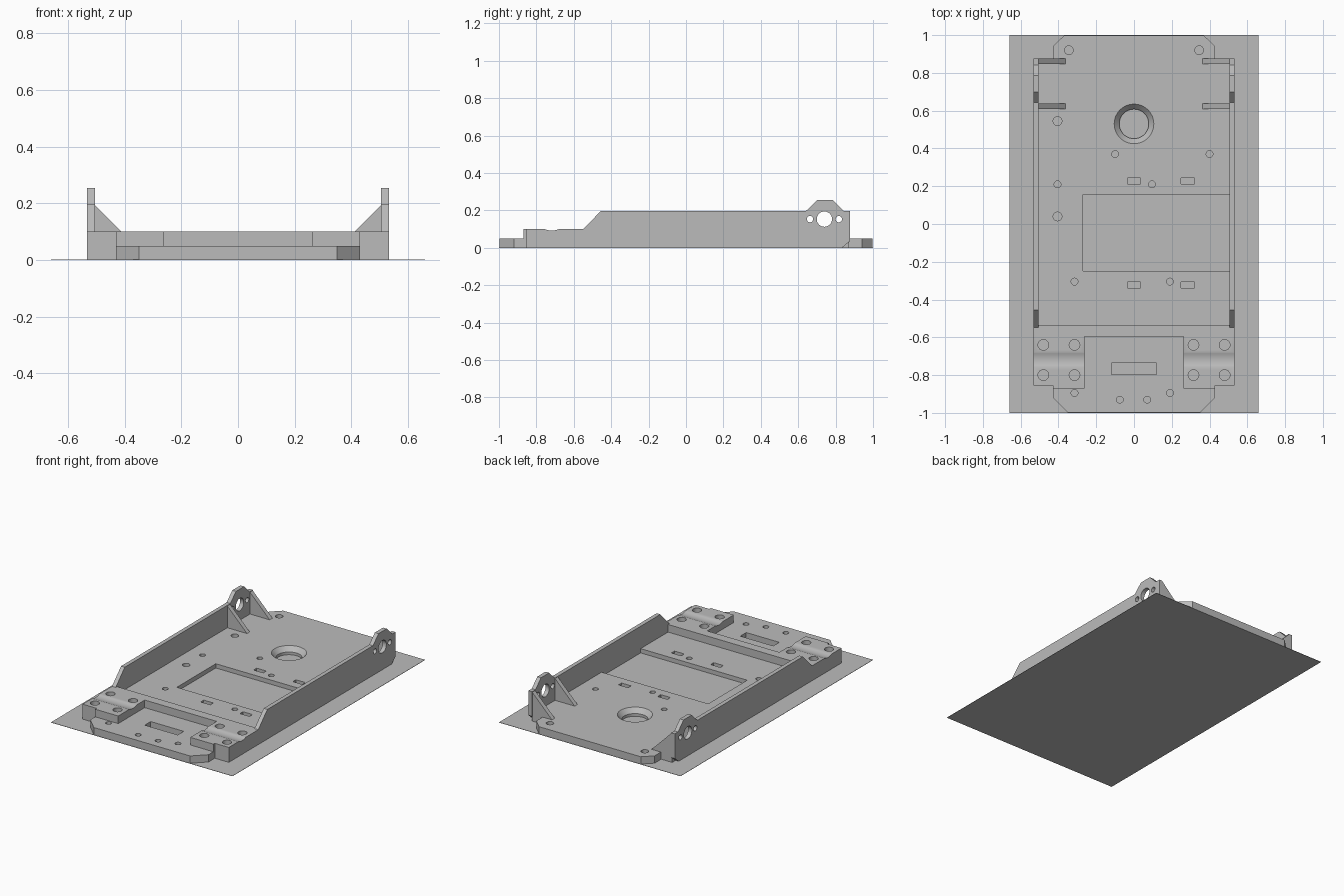
import bpy, bmesh, math
from mathutils import Matrix

cube = bpy.data.objects.get("Cube")
if cube:
    bpy.data.objects.remove(cube, do_unlink=True)

grey = bpy.data.materials.new("plain grey")
grey.use_nodes = True
grey.diffuse_color = (0.5, 0.5, 0.5, 1)
grey.node_tree.nodes["Principled BSDF"].inputs["Base Color"].default_value = (0.5, 0.5, 0.5, 1)


def make(name, bm):
    bmesh.ops.recalc_face_normals(bm, faces=bm.faces)
    mesh = bpy.data.meshes.new(name)
    bm.to_mesh(mesh)
    bm.free()
    mesh.materials.append(grey)
    ob = bpy.data.objects.new(name, mesh)
    bpy.context.collection.objects.link(ob)
    return ob


def prism(name, points, axis, lo, hi):
    """Extrude a flat outline along one axis from lo to hi."""
    place = {"x": lambda a, b, d: (d, a, b),
             "y": lambda a, b, d: (a, d, b),
             "z": lambda a, b, d: (a, b, d)}[axis]
    bm = bmesh.new()
    face = bm.faces.new([bm.verts.new(place(a, b, lo)) for a, b in points])
    out = bmesh.ops.extrude_face_region(bm, geom=[face])
    moved = [v for v in out["geom"] if isinstance(v, bmesh.types.BMVert)]
    bmesh.ops.translate(bm, vec=place(0, 0, hi - lo), verts=moved)
    return make(name, bm)


def add_box(bm, x0, x1, y0, y1, z0, z1):
    m = Matrix.Translation(((x0 + x1) / 2, (y0 + y1) / 2, (z0 + z1) / 2))
    bmesh.ops.create_cube(bm, size=1, matrix=m @ Matrix.Diagonal((x1 - x0, y1 - y0, z1 - z0, 1)))


def add_cone(bm, centre, r1, r2, depth, turn=Matrix()):
    bmesh.ops.create_cone(bm, cap_ends=True, segments=32, radius1=r1, radius2=r2,
                          depth=depth, matrix=Matrix.Translation(centre) @ turn)


def cut(ob, bm):
    """Subtract a cutter mesh, then remove the cutter."""
    cutter = make("cutter", bm)
    cutter.hide_render = True
    mod = ob.modifiers.new("cut", "BOOLEAN")
    mod.operation, mod.solver, mod.object = "DIFFERENCE", "EXACT", cutter
    bpy.context.view_layer.update()
    deps = bpy.context.evaluated_depsgraph_get()
    mesh = bpy.data.meshes.new_from_object(ob.evaluated_get(deps))
    ob.modifiers.clear()
    ob.data = mesh
    bpy.data.objects.remove(cutter, do_unlink=True)


def smooth(ob):
    bpy.ops.object.select_all(action="DESELECT")
    ob.select_set(True)
    bpy.context.view_layer.objects.active = ob
    bpy.ops.object.shade_smooth_by_angle(angle=math.radians(30))


FLOOR, DECK, BOTTOM = 0.05, 0.1, 0.001
WALL_IN, WALL_OUT = 0.505, 0.532
BLOCK_HOLES = [(x, y) for x in (0.315, 0.48) for y in (-0.64, -0.80)]

# Thin ground sheet
bm = bmesh.new()
add_box(bm, -0.66, 0.66, -1, 1, 0, 0.002)
make("ground_sheet", bm)

# Floor plate with chamfered tongues at both ends
half = [(0.35, -0.998), (0.43, -0.92), (0.43, -0.85), (0.51, -0.85),
        (0.51, 0.872), (0.43, 0.872), (0.43, 0.94), (0.37, 0.998)]
outline = half + [(-x, y) for x, y in reversed(half)]
floor_plate = prism("floor_plate", outline, "z", BOTTOM, FLOOR)

# Floor openings: pocket, slots and screw holes
bm = bmesh.new()
add_box(bm, -0.27, 0.507, -0.25, 0.155, 0.022, 0.2)
add_box(bm, -0.12, 0.12, -0.797, -0.735, -0.1, 0.2)
for x in (0, 0.285):
    for y in (0.228, -0.322):
        add_box(bm, x - 0.035, x + 0.035, y - 0.016, y + 0.016, -0.1, 0.2)
screws = [(-0.1, 0.37), (0.4, 0.37), (-0.405, 0.21), (0.095, 0.21), (-0.315, -0.305),
          (0.19, -0.305), (-0.315, -0.895), (0.19, -0.895), (-0.075, -0.93), (0.07, -0.93)]
bolts = [(-0.345, 0.92), (0.345, 0.92), (-0.405, 0.545), (-0.405, 0.04)]
for places, r in ((screws, 0.018), (bolts, 0.023), ([(0, 0.53)], 0.078),
                  (BLOCK_HOLES + [(-x, y) for x, y in BLOCK_HOLES], 0.028)):
    for x, y in places:
        add_cone(bm, (x, y, 0), r, r, 0.4)
cut(floor_plate, bm)

# Countersink of the large hole
bm = bmesh.new()
add_cone(bm, (0, 0.53, FLOOR), 0.078, 0.132, 0.06)
cut(floor_plate, bm)
smooth(floor_plate)

# Cross bar between the front blocks
bm = bmesh.new()
add_box(bm, -0.27, 0.27, -0.595, -0.535, BOTTOM, DECK)
make("cross_bar", bm)

# Side profiles (y, z)
groove = [(-0.718 + 0.038 * t, DECK - 0.008 * (1 - t * t)) for t in [i / 6 - 1 for i in range(13)]]
block_profile = [(-0.87, BOTTOM), (-0.87, DECK)] + groove + [(-0.535, DECK), (-0.535, BOTTOM)]
wall_profile = [(-0.549, BOTTOM), (-0.549, DECK), (-0.455, 0.197), (0.642, 0.197), (0.7, 0.254),
                (0.785, 0.254), (0.842, 0.197), (0.876, 0.197), (0.876, 0.035), (0.835, BOTTOM)]

for side, s in (("left", 1), ("right", -1)):
    # Front clamp block with shaft groove and four holes
    block = prism(f"{side}_front_block", block_profile, "x", s * 0.262, s * WALL_OUT)
    bm = bmesh.new()
    for x, y in BLOCK_HOLES:
        add_cone(bm, (s * x, y, 0), 0.028, 0.028, 0.4)
    add_box(bm, *sorted((s * 0.43, s * 0.6)), -0.9, -0.855, -0.1, 0.2)
    cut(block, bm)
    smooth(block)

    # Side wall with raised ear, pivot hole and two screw holes
    wall = prism(f"{side}_side_wall", wall_profile, "x", s * WALL_IN, s * WALL_OUT)
    bm = bmesh.new()
    turn = Matrix.Rotation(math.pi / 2, 4, "Y")
    for y, r in ((0.74, 0.041), (0.663, 0.017), (0.817, 0.017)):
        add_cone(bm, (s * 0.52, y, 0.153), r, r, 0.2, turn)
    cut(wall, bm)
    smooth(wall)

    # Triangular gussets bracing the ear
    for end, y in (("inner", 0.61), ("rear", 0.846)):
        tri = [(s * 0.36, FLOOR - 0.002), (s * 0.51, FLOOR - 0.002),
               (s * 0.51, 0.193), (s * WALL_IN, 0.193)]
        prism(f"{side}_{end}_gusset", tri, "y", y, y + 0.029)
